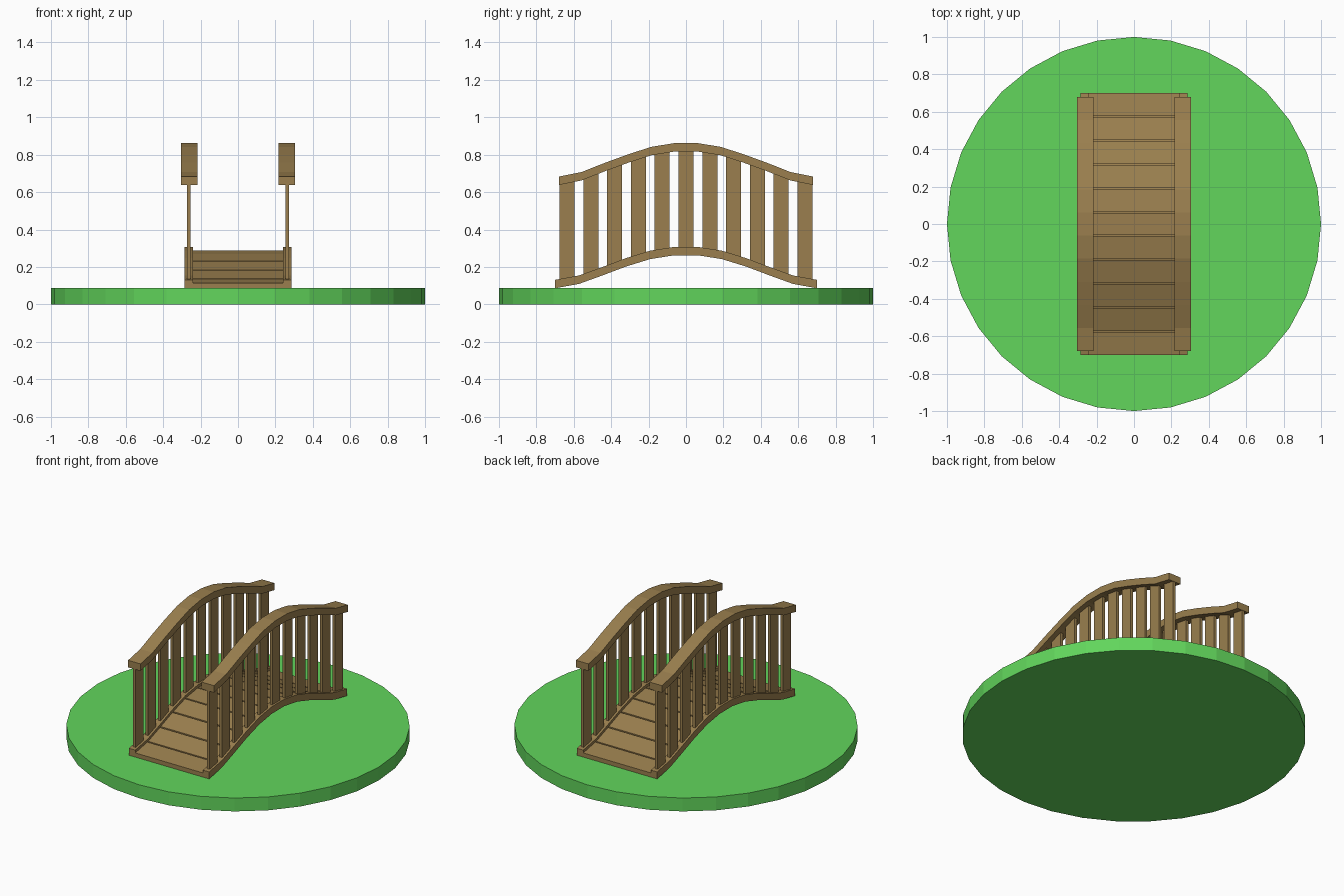
import bpy, bmesh, math

if "Cube" in bpy.data.objects:
    bpy.data.objects.remove(bpy.data.objects["Cube"])

def material(name, rgb):
    m = bpy.data.materials.new(name)
    m.diffuse_color = (*rgb, 1)
    m.use_nodes = True
    m.node_tree.nodes["Principled BSDF"].inputs["Base Color"].default_value = m.diffuse_color
    return m

GREEN = material("grass green", (0.122, 0.67, 0.107))
BROWN = material("wood brown", (0.325, 0.213, 0.077))

def finish(bm, name, mat):
    bmesh.ops.recalc_face_normals(bm, faces=bm.faces)
    me = bpy.data.meshes.new(name)
    bm.to_mesh(me)
    bm.free()
    me.materials.append(mat)
    ob = bpy.data.objects.new(name, me)
    bpy.context.collection.objects.link(ob)
    return ob

def sweep(bm, x0, x1, path):
    """Solid strip between x0 and x1; path = list of (y, z_bottom, z_top)."""
    rings = [[bm.verts.new(p) for p in ((x0, y, b), (x1, y, b), (x1, y, t), (x0, y, t))]
             for y, b, t in path]
    for r, s in zip(rings, rings[1:]):
        for i in range(4):
            j = (i + 1) % 4
            bm.faces.new((r[i], r[j], s[j], s[i]))
    bm.faces.new(rings[0])
    bm.faces.new(rings[-1][::-1])

# Arch: top height at evenly spaced knots (centre outwards), 11 equal segments
SEG = 1.4 / 11
KNOTS = [SEG * (i + 0.5) for i in range(6)]
BEAM_Z = [0.307, 0.287, 0.248, 0.200, 0.154, 0.131]
RAIL_Z = [0.862, 0.842, 0.802, 0.757, 0.708, 0.683]
THICK = 0.045

def height(y, zs):
    y = abs(y)
    if y <= KNOTS[0]:
        return zs[0]
    for i in range(5):
        if y <= KNOTS[i + 1] + 1e-6:
            f = (y - KNOTS[i]) / SEG
            return zs[i] + f * (zs[i + 1] - zs[i])
    return zs[-1]

YS = [-k for k in reversed(KNOTS)] + KNOTS

# Ground disc
bm = bmesh.new()
bmesh.ops.create_cone(bm, cap_ends=True, segments=32, radius1=1, radius2=1, depth=0.086)
bmesh.ops.translate(bm, verts=bm.verts, vec=(0, 0, 0.043))
finish(bm, "grass_disc", GREEN)

for side, s in (("left", -1), ("right", 1)):
    # Side beam
    bm = bmesh.new()
    sweep(bm, s * 0.24, s * 0.285,
          [(y, height(y, BEAM_Z) - THICK, height(y, BEAM_Z)) for y in YS])
    finish(bm, side + "_beam", BROWN)
    # Handrail
    bm = bmesh.new()
    sweep(bm, s * 0.217, s * 0.305,
          [(y * 0.68 / 0.7, height(y, RAIL_Z) - THICK, height(y, RAIL_Z)) for y in YS])
    finish(bm, side + "_handrail", BROWN)
    # Balusters
    bm = bmesh.new()
    for i in range(-5, 6):
        c = i * SEG
        sweep(bm, s * 0.254, s * 0.272,
              [(y, height(y, BEAM_Z) - 0.02, height(y, RAIL_Z) - 0.025)
               for y in (c - 0.04, c + 0.04)])
    finish(bm, side + "_balusters", BROWN)

# Deck planks with narrow gaps
bm = bmesh.new()
for i in range(-5, 6):
    c, h = i * SEG, SEG / 2
    a = c - h + (0.004 if i > -5 else 0)
    b = c + h - (0.004 if i < 5 else 0)
    sweep(bm, -0.24, 0.24,
          [(y, height(y, BEAM_Z) - 0.035, height(y, BEAM_Z) - 0.018) for y in (a, b)])
finish(bm, "deck_planks", BROWN)

# Thin backing under the planks
bm = bmesh.new()
sweep(bm, -0.24, 0.24,
      [(y, height(y, BEAM_Z) - THICK, height(y, BEAM_Z) - 0.035) for y in YS])
finish(bm, "deck_backing", BROWN)
